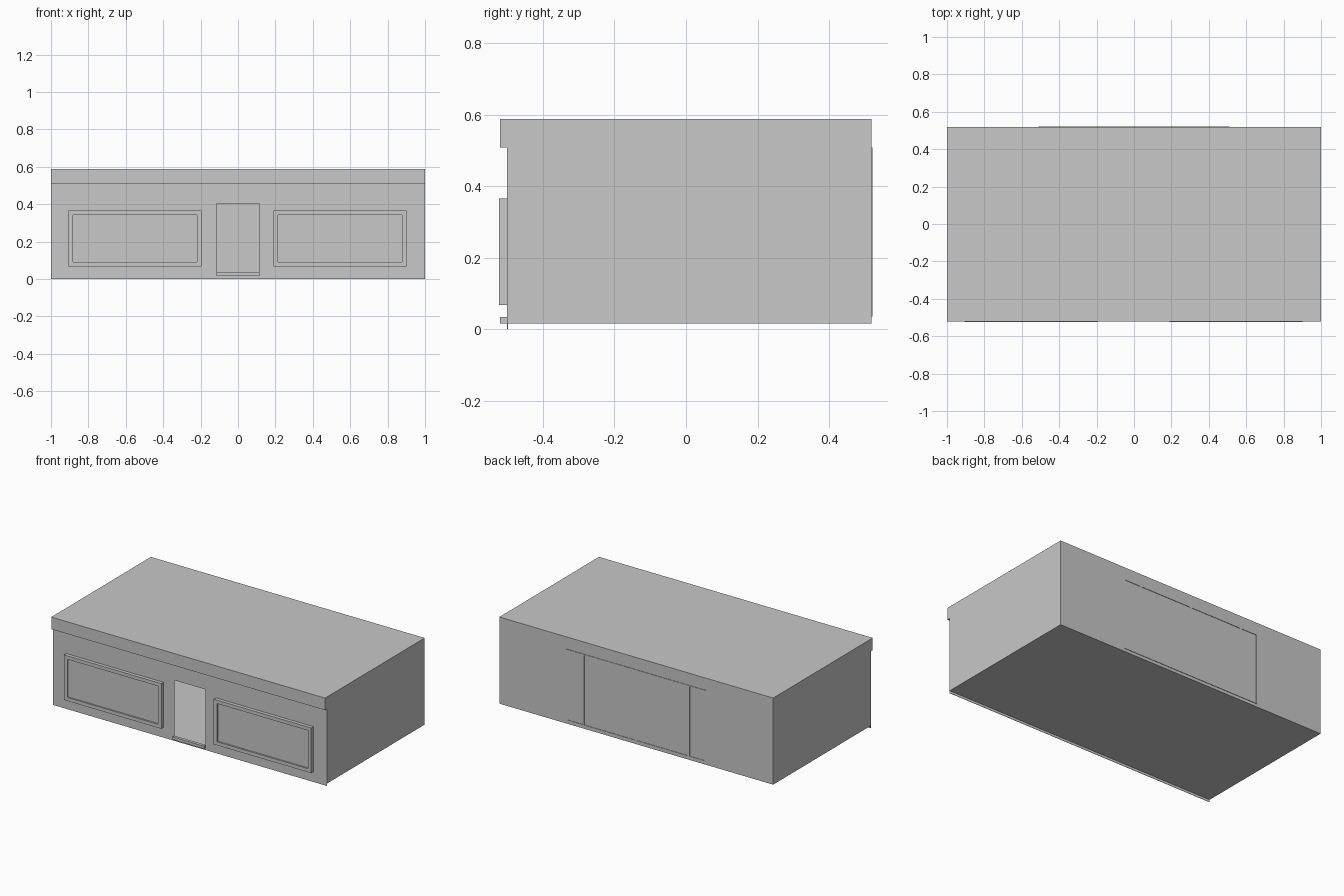
import bpy, bmesh

cube = bpy.data.objects.get("Cube")
if cube:
    bpy.data.objects.remove(cube, do_unlink=True)

grey = bpy.data.materials.new("light_grey")
grey.use_nodes = True
COLOUR = (0.58, 0.58, 0.58, 1)
grey.diffuse_color = COLOUR
grey.node_tree.nodes["Principled BSDF"].inputs["Base Color"].default_value = COLOUR


def finish(name, bm):
    bmesh.ops.recalc_face_normals(bm, faces=bm.faces)
    mesh = bpy.data.meshes.new(name)
    bm.to_mesh(mesh)
    bm.free()
    mesh.materials.append(grey)
    obj = bpy.data.objects.new(name, mesh)
    bpy.context.collection.objects.link(obj)
    return obj


def corners(bm, rect, y):
    x0, x1, z0, z1 = rect
    return [bm.verts.new((x, y, z)) for x, z in ((x0, z0), (x1, z0), (x1, z1), (x0, z1))]


def extrude_back(bm, depth):
    ext = bmesh.ops.extrude_face_region(bm, geom=bm.faces[:])
    moved = [v for v in ext["geom"] if isinstance(v, bmesh.types.BMVert)]
    bmesh.ops.translate(bm, verts=moved, vec=(0, depth, 0))


def slab(name, rect, y0, y1):
    """Solid block over a rectangle (x0, x1, z0, z1)."""
    bm = bmesh.new()
    bm.faces.new(corners(bm, rect, y0))
    extrude_back(bm, y1 - y0)
    # an extruded lone face keeps its original, closing the block
    return finish(name, bm)


def frame(name, outer, inner, y0, y1):
    """Rectangular ring with an opening."""
    bm = bmesh.new()
    o, i = corners(bm, outer, y0), corners(bm, inner, y0)
    for k in range(4):
        n = (k + 1) % 4
        bm.faces.new((o[k], o[n], i[n], i[k]))
    extrude_back(bm, y1 - y0)
    return finish(name, bm)


BASE, TOP, BACK, FRONT = 0.016, 0.588, 0.519, -0.5
T = 0.008
inside = (-1 + T, 1 - T, BASE + 0.004, TOP - T)

# Hollow body: floor, side walls and roof, closed by the back wall
frame("body_shell", (-1, 1, BASE, TOP), inside, FRONT + 0.002, BACK)
slab("back_wall", inside, BACK - T, BACK)

# Thin front wall with an open doorway, roof fascia and doorstep
frame("front_wall", (-1, 1, 0, 0.51), (-0.114, 0.114, BASE, 0.4), FRONT, FRONT + 0.002)
slab("roof_fascia", (-1, 1, 0.508, TOP), -0.52, FRONT + 0.002)
slab("doorstep", (-0.114, 0.114, BASE, 0.034), -0.52, FRONT)

# Two framed display windows with recessed panes
for name, x0, x1 in (("right", -0.905, -0.194), ("left", 0.189, 0.9)):
    opening = (x0 + 0.024, x1 - 0.024, 0.09, 0.342)
    frame(name + "_window_frame", (x0, x1, 0.067, 0.365), opening, -0.523, FRONT)
    slab(name + "_window_pane", opening, -0.513, FRONT)

# Back patio doors: thin raised surround with three mullions
frame("patio_surround", (-0.51, 0.51, 0.036, 0.508),
      (-0.504, 0.504, 0.042, 0.502), BACK, BACK + 0.003)
for name, x in (("right", -0.385), ("centre", 0), ("left", 0.385)):
    slab(name + "_patio_mullion", (x - 0.006, x + 0.006, 0.042, 0.502), BACK, BACK + 0.003)
